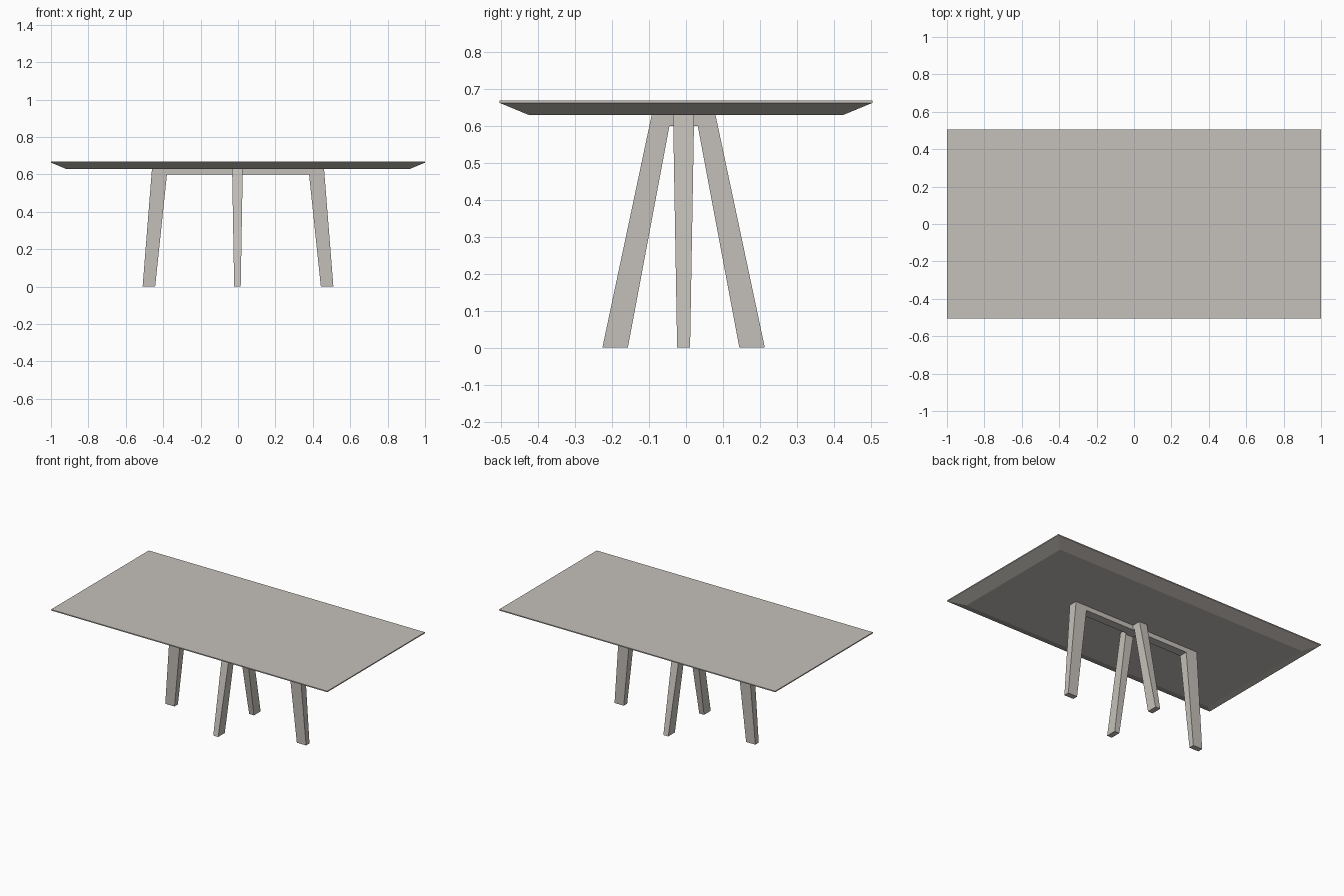
import bpy, bmesh

if "Cube" in bpy.data.objects:
    bpy.data.objects.remove(bpy.data.objects["Cube"])

mat = bpy.data.materials.new("warm light grey")
mat.diffuse_color = (0.56, 0.53, 0.49, 1)
mat.use_nodes = True
mat.node_tree.nodes["Principled BSDF"].inputs["Base Color"].default_value = mat.diffuse_color

H, BAR = 0.63, 0.60  # underside of top, underside of crossbars


def finish(name, bm):
    bmesh.ops.recalc_face_normals(bm, faces=bm.faces)
    me = bpy.data.meshes.new(name)
    bm.to_mesh(me)
    bm.free()
    me.materials.append(mat)
    ob = bpy.data.objects.new(name, me)
    bpy.context.collection.objects.link(ob)
    return ob


def loft(bm, rings):
    """Bridge equal-length rings of points and cap both ends."""
    rings = [[bm.verts.new(p) for p in r] for r in rings]
    n = len(rings[0])
    for a, b in zip(rings, rings[1:]):
        for i in range(n):
            j = (i + 1) % n
            bm.faces.new((a[i], a[j], b[j], b[i]))
    bm.faces.new(rings[0])
    bm.faces.new(rings[-1])


# Table top: thin edge with a wide chamfer underneath
def rect(x, y, z):
    return [(-x, -y, z), (x, -y, z), (x, y, z), (-x, y, z)]


bm = bmesh.new()
loft(bm, [rect(0.92, 0.425, H), rect(1, 0.505, 0.663), rect(1, 0.505, 0.67)])
finish("table_top", bm)


# Trestle: U-shaped frame of two splayed legs and a bar, thinner toward the floor
def trestle(name, foot_out, foot_in, bar_in, top_out, along_y):
    half = [(foot_in, 0), (foot_out, 0), (top_out, H)]
    profile = [(bar_in, BAR)] + half
    profile += [(-u, z) for u, z in reversed(profile)]
    bm = bmesh.new()
    rings = []
    for side in (-1, 1):
        ring = []
        for u, z in profile:
            t = side * (0.0175 + 0.011 * z / H)
            x, y = (t, u) if along_y else (u, t)
            ring.append((x - 0.003 * along_y, y - 0.0065, z))
        rings.append(ring)
    loft(bm, rings)
    finish(name, bm)


trestle("long_trestle", 0.51, 0.443, 0.38, 0.46, False)
trestle("short_trestle", 0.22, 0.151, 0.0385, 0.0865, True)
